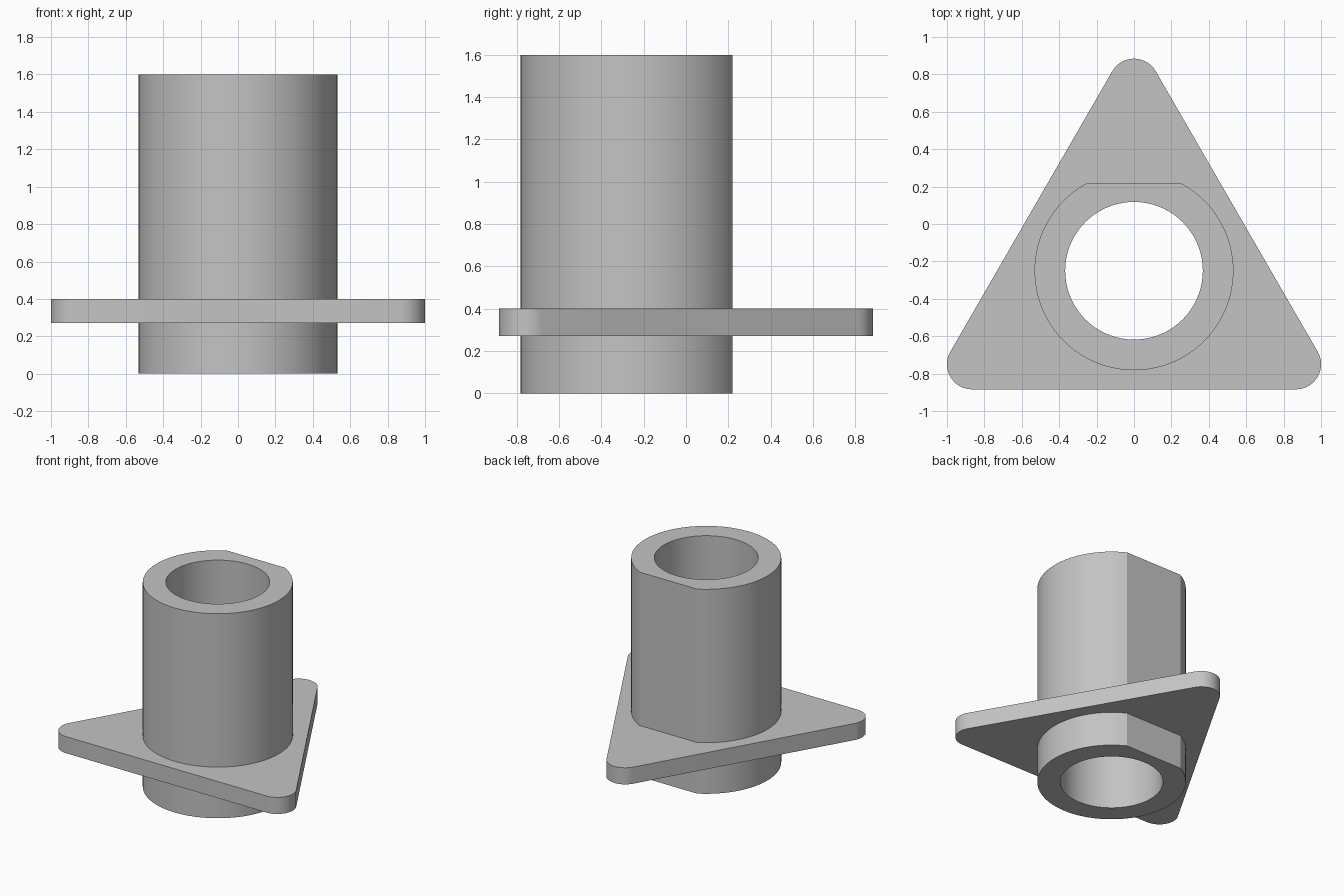
import bpy, bmesh
from math import pi, sin, cos, acos, radians, sqrt

cube = bpy.data.objects.get("Cube")
if cube:
    bpy.data.objects.remove(cube, do_unlink=True)

grey = bpy.data.materials.new("plain grey")
grey.use_nodes = True
colour = (0.55, 0.55, 0.55, 1)
grey.diffuse_color = colour
grey.node_tree.nodes["Principled BSDF"].inputs["Base Color"].default_value = colour

AXIS_Y = -0.25      # tube axis position
OUTER, BORE = 0.532, 0.368
FLAT = 0.47         # distance from the axis to the flat
CORNER = 0.134      # flange corner radius
HEIGHT = 1.6


def arc(cx, cy, r, start, end, steps):
    """Points along an arc, both ends included."""
    angles = [start + (end - start) * i / steps for i in range(steps + 1)]
    return [(cx + r * cos(a), cy + r * sin(a)) for a in angles]


def extrude_outline(name, outer, inner, z0, z1):
    """Solid between two closed outlines, from z0 up to z1."""
    bm = bmesh.new()
    edges = []
    for loop in (outer, inner):
        verts = [bm.verts.new((x, y, z0)) for x, y in loop]
        edges += [bm.edges.new((v, verts[i - 1])) for i, v in enumerate(verts)]
    bmesh.ops.triangle_fill(bm, edges=edges, use_beauty=True, normal=(0, 0, 1))
    top = bmesh.ops.extrude_face_region(bm, geom=bm.faces[:], use_keep_orig=True)
    moved = [g for g in top["geom"] if isinstance(g, bmesh.types.BMVert)]
    bmesh.ops.translate(bm, verts=moved, vec=(0, 0, z1 - z0))
    bmesh.ops.recalc_face_normals(bm, faces=bm.faces[:])
    mesh = bpy.data.meshes.new(name)
    bm.to_mesh(mesh)
    bm.free()
    mesh.materials.append(grey)
    obj = bpy.data.objects.new(name, mesh)
    bpy.context.collection.objects.link(obj)
    bpy.ops.object.select_all(action='DESELECT')
    obj.select_set(True)
    bpy.context.view_layer.objects.active = obj
    bpy.ops.object.shade_smooth_by_angle(angle=radians(20))
    return obj


# Tube outline: a circle cut by one flat at the back
half = acos(FLAT / OUTER)
tube_outline = arc(0, AXIS_Y, OUTER, pi / 2 + half, 5 * pi / 2 - half, 72)
bore_outline = arc(0, AXIS_Y, BORE, 0, 2 * pi, 72)[:-1]

# Flange outline: an equilateral triangle with round corners
reach = 2 * (1 - CORNER) / sqrt(3)
flange_outline = []
for k in range(3):
    a = pi / 2 + k * 2 * pi / 3
    flange_outline += arc(reach * cos(a), AXIS_Y + reach * sin(a),
                          CORNER, a - pi / 3, a + pi / 3, 16)

extrude_outline("tube", tube_outline, bore_outline, 0, HEIGHT)
extrude_outline("flange", flange_outline, tube_outline, 0.27, 0.4)
